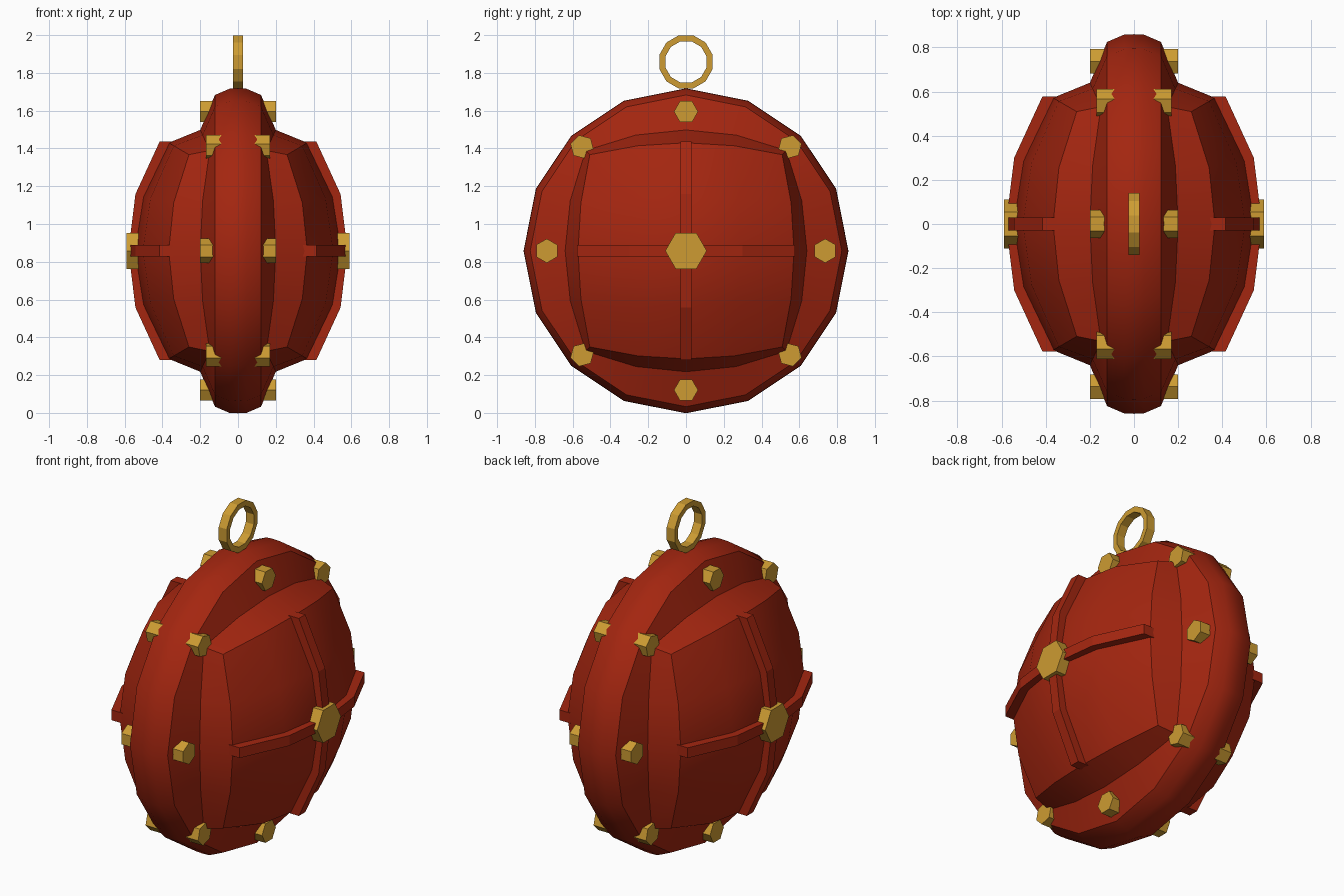
import bpy, bmesh
from math import sin, cos, pi, hypot, radians
from mathutils import Matrix, Vector

cube = bpy.data.objects.get("Cube")
if cube:
    bpy.data.objects.remove(cube, do_unlink=True)

CZ = 0.858          # height of the body axis
RIM_R = 0.86


def material(name, rgb):
    m = bpy.data.materials.new(name)
    m.use_nodes = True
    m.diffuse_color = (*rgb, 1)
    m.node_tree.nodes["Principled BSDF"].inputs["Base Color"].default_value = (*rgb, 1)
    return m


RED = material("deep red", (0.37, 0.019, 0.005))
GOLD = material("gold", (0.61, 0.33, 0.032))


def finish(bm, name, mat, mirror=True, smooth=False):
    bmesh.ops.recalc_face_normals(bm, faces=bm.faces[:])
    me = bpy.data.meshes.new(name)
    bm.to_mesh(me)
    bm.free()
    me.materials.append(mat)
    ob = bpy.data.objects.new(name, me)
    bpy.context.collection.objects.link(ob)
    if smooth:
        bpy.ops.object.select_all(action='DESELECT')
        ob.select_set(True)
        bpy.context.view_layer.objects.active = ob
        bpy.ops.object.shade_smooth_by_angle(angle=radians(30))
    if mirror:
        mod = ob.modifiers.new("Mirror", 'MIRROR')
        mod.use_clip = True
    return ob


def rounded_square(u, v, size, pinch):
    return size * u * (1 - pinch * v * v), size * v * (1 - pinch * u * u)


def dome(r):
    return 0.55 - 0.56 * r * r


def shoulder(r):
    return 0.2 - 0.45 * (r - 0.64)


# Body: round rim, squared wall and domed panel, mirrored to the other side
bm = bmesh.new()
steps = [i / 2 for i in range(-2, 3)]
panel = {}
for u in steps:
    for v in steps:
        y, z = rounded_square(u, v, 0.572, 0.11)
        panel[u, v] = bm.verts.new((dome(hypot(y, z)), y, z + CZ))
for u in steps[:-1]:
    for v in steps[:-1]:
        bm.faces.new([panel[u, v], panel[u + .5, v], panel[u + .5, v + .5], panel[u, v + .5]])

# Walk round the square border, starting at the middle of the +y side
border = ([(1, v) for v in steps[2:]] + [(u, 1) for u in steps[3::-1]]
          + [(-1, v) for v in steps[3::-1]] + [(u, -1) for u in steps[1:]]
          + [(1, -0.5)])
rings = []
for x, r in ((0, RIM_R), (0.045, RIM_R - 0.002), (0.122, 0.825)):
    rings.append([bm.verts.new((x, r * cos(k * pi / 8), r * sin(k * pi / 8) + CZ))
                  for k in range(16)])
base = []
for u, v in border:
    y, z = rounded_square(u, v, 0.64, 0.17)
    base.append(bm.verts.new((shoulder(hypot(y, z)), y, z + CZ)))
rings += [base, [panel[p] for p in border]]
for a, b in zip(rings, rings[1:]):
    for k in range(16):
        n = (k + 1) % 16
        bm.faces.new([a[k], a[n], b[n], b[k]])
finish(bm, "body_shell", RED, smooth=True)


# Raised ribs crossing each panel
def rib(name, upright):
    bm = bmesh.new()
    loops = []
    for r, x in ((-0.578, 0.415), (-0.3, 0.543), (0, 0.58), (0.3, 0.543), (0.578, 0.415)):
        loop = []
        for depth, w in ((0, -.03), (0, .03), (.07, .03), (.07, -.03)):
            y, z = (w, r) if upright else (r, w)
            loop.append(bm.verts.new((x - depth, y, z + CZ)))
        loops.append(loop)
    for a, b in zip(loops, loops[1:]):
        for k in range(4):
            n = (k + 1) % 4
            bm.faces.new([a[k], a[n], b[n], b[k]])
    bm.faces.new(loops[0])
    bm.faces.new(loops[-1])
    finish(bm, name, RED)


rib("upright_rib", True)
rib("level_rib", False)


# Hexagonal bolts pointing outwards along x
def bolt(name, y, z, x0, x1, radius, turn):
    bm = bmesh.new()
    bmesh.ops.create_cone(bm, cap_ends=True, segments=6, radius1=radius,
                          radius2=radius, depth=x1 - x0)
    # Put one corner along +z, then turn it about x
    corner = max(bm.verts, key=lambda p: p.co.x).co.xy
    spin = Matrix.Rotation(-Vector((1, 0)).angle(corner, 0), 4, 'Z')
    aim = Matrix.Rotation(turn, 4, 'X') @ Matrix.Rotation(pi / 2, 4, 'Y')
    bm.transform(Matrix.Translation(((x0 + x1) / 2, y, z + CZ)) @ aim @ spin)
    finish(bm, name, GOLD)


for k in range(8):
    a = k * pi / 4
    r, top = (0.778, 0.17) if k % 2 else (0.737, 0.2)
    bolt(f"rim_bolt_{k + 1}", r * cos(a), r * sin(a), 0.08, top, 0.064, a)
bolt("centre_bolt", 0, 0, 0.5, 0.59, 0.11, pi / 2)

# Hanging ring on top
bm = bmesh.new()
loops = []
for k in range(12):
    a = (k + 0.5) * pi / 6
    loops.append([bm.verts.new((x, r * cos(a), r * sin(a) + 1.858))
                  for x, r in ((-.026, .146), (.026, .146), (.026, .113), (-.026, .113))])
for k in range(12):
    a, b = loops[k], loops[(k + 1) % 12]
    for j in range(4):
        n = (j + 1) % 4
        bm.faces.new([a[j], a[n], b[n], b[j]])
finish(bm, "hanging_ring", GOLD, mirror=False)
